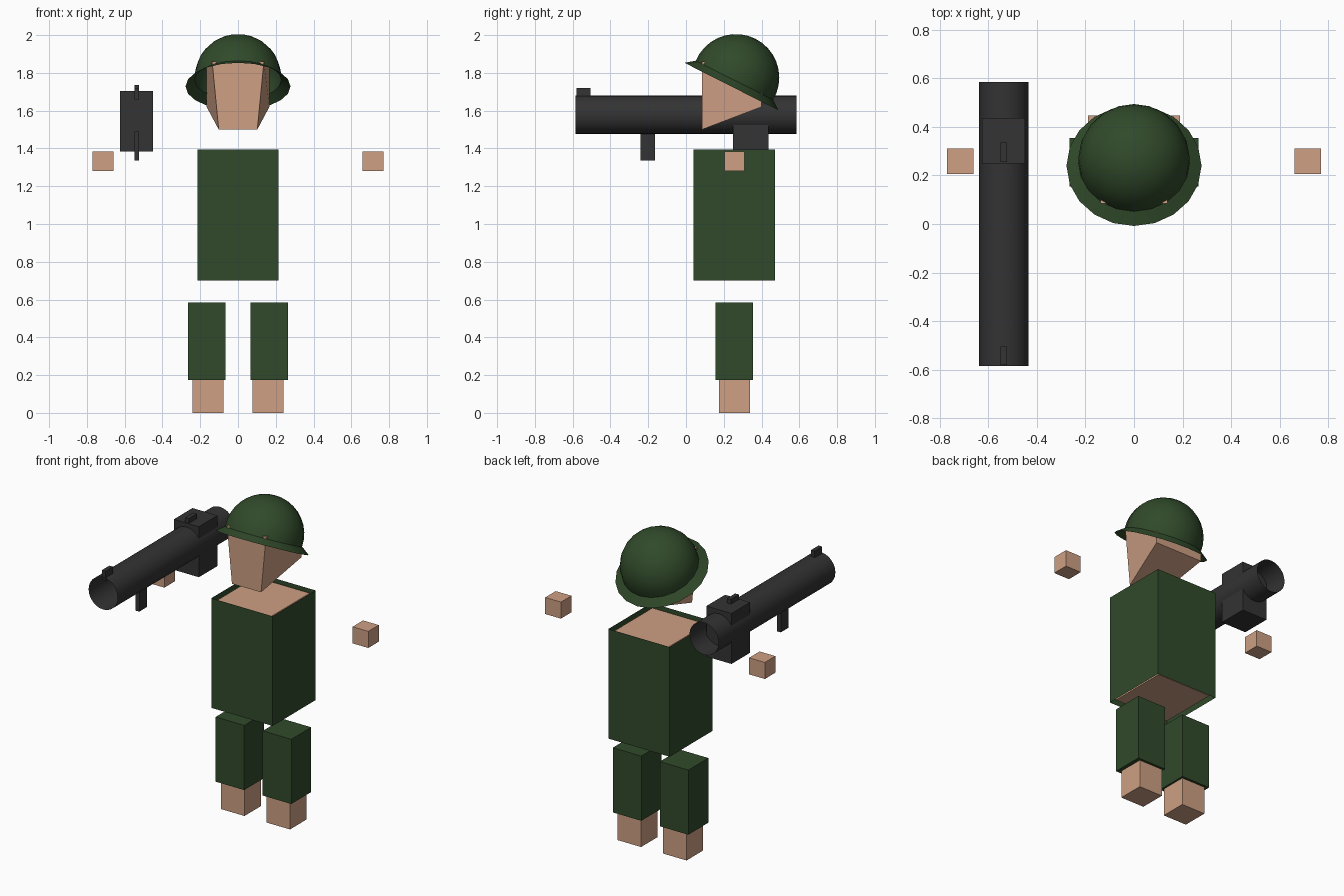
import bpy, bmesh
from math import sin, cos, pi, atan2, radians
from mathutils import Matrix, Vector

if "Cube" in bpy.data.objects:
    bpy.data.objects.remove(bpy.data.objects["Cube"])


def material(name, rgb):
    m = bpy.data.materials.new(name)
    m.diffuse_color = (*rgb, 1)
    m.use_nodes = True
    m.node_tree.nodes["Principled BSDF"].inputs["Base Color"].default_value = m.diffuse_color
    return m


SKIN = material("skin", (0.62, 0.35, 0.23))
GREEN = material("green_cloth", (0.030, 0.068, 0.023))
DARK = material("dark_metal", (0.033, 0.033, 0.034))


def finish(name, bm, mat, smooth=False):
    me = bpy.data.meshes.new(name)
    bm.to_mesh(me)
    bm.free()
    ob = bpy.data.objects.new(name, me)
    bpy.context.collection.objects.link(ob)
    me.materials.append(mat)
    if smooth:
        bpy.ops.object.select_all(action='DESELECT')
        ob.select_set(True)
        bpy.context.view_layer.objects.active = ob
        bpy.ops.object.shade_smooth_by_angle(angle=radians(30))
    return ob


def box(name, x, y, z, mat, open_ends=False):
    """Box from (min, max) ranges, optionally without top and bottom."""
    bm = bmesh.new()
    bmesh.ops.create_cube(bm, size=1)
    for v in bm.verts:
        v.co = [(r[0] + r[1]) / 2 + c * (r[1] - r[0]) for r, c in zip((x, y, z), v.co)]
    if open_ends:
        bm.normal_update()
        ends = [f for f in bm.faces if abs(f.normal.z) > 0.9]
        bmesh.ops.delete(bm, geom=ends, context='FACES')
    return finish(name, bm, mat)


def lathe(name, profile, sides, matrix, mat):
    """Revolve an open (radius, height) profile around local z."""
    bm = bmesh.new()
    rings = []
    for r, h in profile:
        if r == 0:
            rings.append([bm.verts.new((0, 0, h))] * sides)
        else:
            rings.append([bm.verts.new((r * cos(2 * pi * i / sides), r * sin(2 * pi * i / sides), h))
                          for i in range(sides)])
    for a, b in zip(rings, rings[1:]):
        for i in range(sides):
            j = (i + 1) % sides
            bm.faces.new(list(dict.fromkeys((a[i], a[j], b[j], b[i]))))
    bm.transform(matrix)
    return finish(name, bm, mat, smooth=True)


# Torso with a loose open shirt around it
box("torso", (-0.19, 0.19), (0.065, 0.447), (0.715, 1.38), SKIN)
box("shirt", (-0.215, 0.215), (0.04, 0.47), (0.70, 1.395), GREEN, open_ends=True)

# Legs, feet and floating hands, mirrored
for side, s in (("left", 1), ("right", -1)):
    def span(a, b):
        return tuple(sorted((s * a, s * b)))
    box(side + "_trouser_leg", span(0.065, 0.265), (0.155, 0.355), (0.175, 0.585), GREEN)
    box(side + "_foot", span(0.077, 0.242), (0.175, 0.34), (0, 0.22), SKIN)
    box(side + "_hand", span(0.66, 0.77), (0.205, 0.31), (1.28, 1.385), SKIN)

# Head: box narrowing to the chin, with a sloping jaw underneath
bm = bmesh.new()
bmesh.ops.create_cube(bm, size=2)
for v in bm.verts:
    front, top = v.co.y < 0, v.co.z > 0
    half = (0.137 if top else 0.102) if front else 0.166
    z = (1.86 if front else 1.83) if top else (1.50 if front else 1.62)
    v.co = (half * v.co.x, 0.085 if front else 0.40, z)
finish("head", bm, SKIN)

# Helmet: flared brim and dome, tipped backwards
R, LIFT = 0.23, 0.053
helmet = [(0.278, 0)]
helmet += [(R * cos(a), LIFT + R * sin(a)) for a in (radians(-4 + 94 * i / 9) for i in range(9))]
helmet.append((0, LIFT + R))
tilt = atan2(-0.255, 0.505)
lathe("helmet", helmet, 20,
      Matrix.Translation((0, 0.24, 1.728)) @ Matrix.Rotation(tilt, 4, 'X')
      @ Matrix.Rotation(pi / 2, 4, 'Z'), GREEN)

# Shoulder launcher: open tube, housing, sights and grip
X = -0.536
lathe("launcher_tube", [(0.102, -0.585), (0.102, 0.585)], 24,
      Matrix.Translation((X, 0, 1.578)) @ Matrix.Rotation(-pi / 2, 4, 'X'), DARK)
box("launcher_housing", (X - 0.089, X + 0.087), (0.25, 0.437), (1.385, 1.705), DARK)
thin = (X - 0.013, X + 0.013)
box("front_sight", thin, (-0.58, -0.505), (1.66, 1.72), DARK)
box("rear_sight", thin, (0.255, 0.335), (1.69, 1.735), DARK)
box("grip", thin, (-0.242, -0.165), (1.335, 1.49), DARK)
